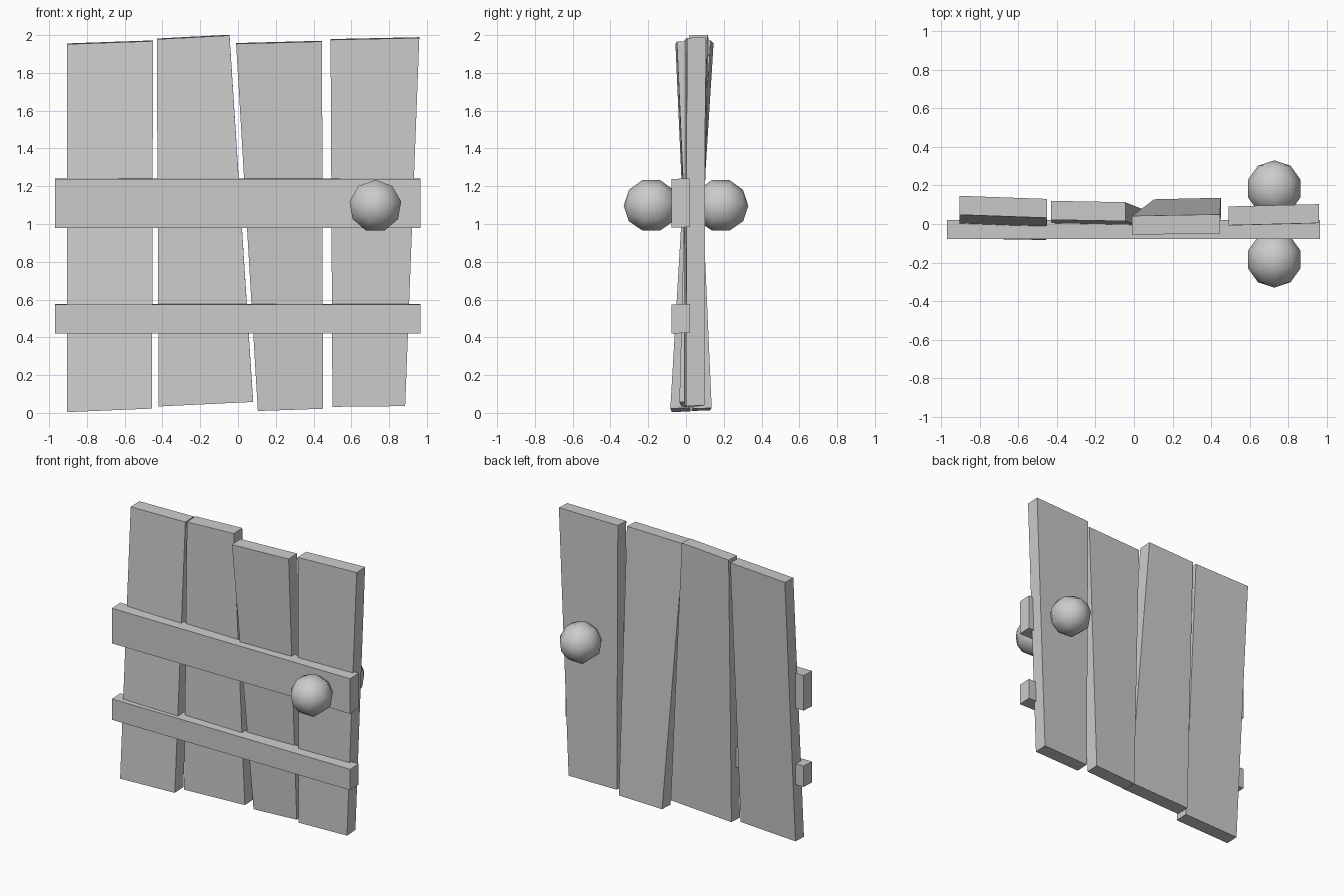
import bpy, bmesh, math
from mathutils import Matrix

if "Cube" in bpy.data.objects:
    bpy.data.objects.remove(bpy.data.objects["Cube"])


def make_object(name, bm):
    bmesh.ops.recalc_face_normals(bm, faces=bm.faces)
    mesh = bpy.data.meshes.new(name)
    bm.to_mesh(mesh)
    bm.free()
    ob = bpy.data.objects.new(name, mesh)
    bpy.context.collection.objects.link(ob)
    return ob


def plank(name, corners, depth=0.098):
    """Board from four front corners, given depth towards the back."""
    bm = bmesh.new()
    front = bm.faces.new([bm.verts.new(c) for c in corners])
    back = bmesh.ops.extrude_face_region(bm, geom=[front], use_keep_orig=True)
    verts = [v for v in back["geom"] if isinstance(v, bmesh.types.BMVert)]
    bmesh.ops.translate(bm, verts=verts, vec=(0, depth, 0.004))
    return make_object(name, bm)


# Crooked upright boards: bottom left, bottom right, top right, top left
boards = [
    [(-0.905, -0.075, 0.004), (-0.455, -0.083, 0.023), (-0.45, 0.032, 1.968), (-0.905, 0.048, 1.952)],
    [(-0.42, -0.025, 0.034), (0.08, -0.035, 0.058), (-0.045, 0.015, 1.998), (-0.43, 0.022, 1.978)],
    [(0.105, 0.03, 0.01), (0.45, 0.038, 0.022), (0.445, -0.048, 1.966), (-0.01, -0.056, 1.954)],
    [(0.50, -0.01, 0.032), (0.885, 0.0, 0.036), (0.96, 0.005, 1.985), (0.49, -0.007, 1.975)],
]
for i, corners in enumerate(boards):
    plank(f"door_board_{i + 1}", corners)

# Horizontal rails across the front
for name, z0, z1 in (("upper_rail", 0.98, 1.238), ("lower_rail", 0.42, 0.573)):
    plank(name, [(-0.97, -0.077, z0), (0.965, -0.077, z0),
                 (0.965, -0.077, z1), (-0.97, -0.077, z1)]).data.transform(Matrix.Identity(4))

# Round knobs on both sides, poles along y
for name, side in (("front_knob", -1), ("back_knob", 1)):
    bm = bmesh.new()
    bmesh.ops.create_uvsphere(bm, u_segments=9, v_segments=5, radius=0.146)
    bmesh.ops.rotate(bm, verts=bm.verts, matrix=Matrix.Rotation(math.pi / 2, 3, 'X'))
    bmesh.ops.translate(bm, verts=bm.verts, vec=(0.727, side * 0.184, 1.095))
    for f in bm.faces:
        f.smooth = True
    make_object(name, bm)
